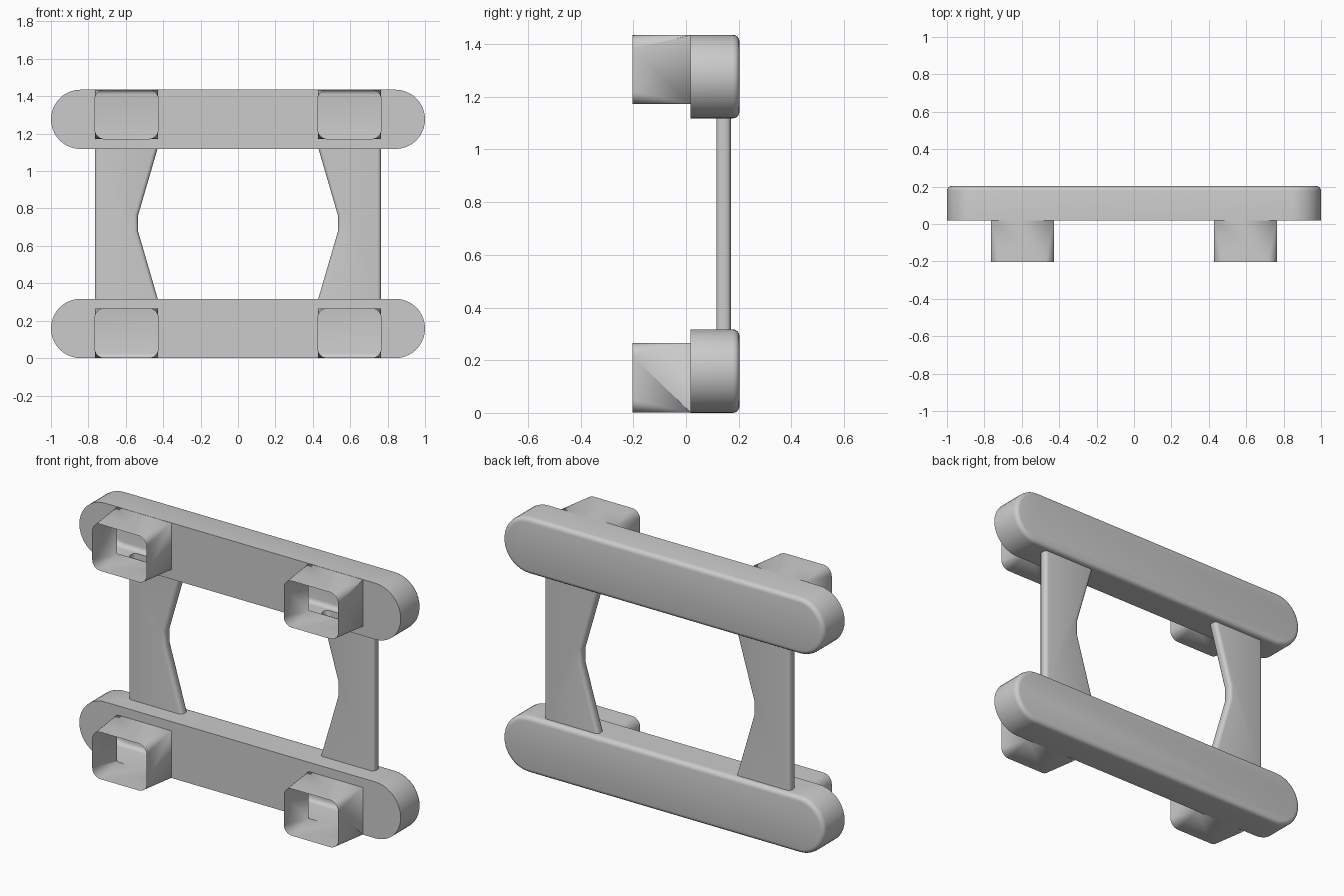
import bpy, bmesh
from math import sin, cos, pi, radians

if "Cube" in bpy.data.objects:
    bpy.data.objects.remove(bpy.data.objects["Cube"])

FRONT, JOINT, BACK = -0.203, 0.018, 0.203
TOP, BAR_H = 1.435, 0.317


def make_object(name, bm):
    bmesh.ops.recalc_face_normals(bm, faces=bm.faces[:])
    mesh = bpy.data.meshes.new(name)
    bm.to_mesh(mesh)
    bm.free()
    ob = bpy.data.objects.new(name, mesh)
    bpy.context.collection.objects.link(ob)
    return ob


def slab(name, profile, y0, y1, bevel, pick):
    """Extrude an x-z profile along y and round the picked edges."""
    bm = bmesh.new()
    face = bm.faces.new([bm.verts.new((x, y0, z)) for x, z in profile])
    ext = bmesh.ops.extrude_face_region(bm, geom=[face], use_keep_orig=True)
    for v in ext["geom"]:
        if isinstance(v, bmesh.types.BMVert):
            v.co.y = y1
    bmesh.ops.recalc_face_normals(bm, faces=bm.faces[:])
    edges = [e for e in bm.edges if pick(e, y0, y1)]
    bmesh.ops.bevel(bm, geom=edges, offset=bevel, segments=4, profile=0.5,
                    affect='EDGES')
    return make_object(name, bm)


def back_rim(e, y0, y1):
    return all(abs(v.co.y - y1) < 1e-5 for v in e.verts)


def both_rims(e, y0, y1):
    return abs(e.verts[0].co.y - e.verts[1].co.y) < 1e-5


def bar(name, z0):
    r, n = BAR_H / 2, 20
    prof = []
    for s, start in ((1, -pi / 2), (-1, pi / 2)):
        for i in range(n + 1):
            a = start + pi * i / n
            prof.append((s * (1 - r) + r * cos(a), z0 + r + r * sin(a)))
    return slab(name, prof, JOINT, BACK, 0.025, back_rim)


def plate(name, s):
    prof = [(0.765, 0.2), (0.765, 1.24), (0.395, 1.24), (0.43, 1.12),
            (0.535, 0.76), (0.535, 0.68), (0.43, 0.32), (0.395, 0.2)]
    return slab(name, [(s * x, z) for x, z in prof], 0.115, 0.17, 0.02, both_rims)


def socket(name, s, z0, z1):
    """Loft from a rounded front mouth to a square root inside the bar."""
    x0, x1 = sorted((s * 0.427, s * 0.765))
    r, n = 0.05, 6
    bm = bmesh.new()
    corners = [(x1, z1, -1, -1), (x0, z1, 1, -1), (x0, z0, 1, 1), (x1, z0, -1, 1)]
    arcs, mid, root = [], [], []
    for k, (x, z, dx, dz) in enumerate(corners):
        arc = []
        for i in range(n + 1):
            a = pi / 2 * (k + i / n)
            arc.append(bm.verts.new((x + dx * r + r * cos(a), FRONT,
                                     z + dz * r + r * sin(a))))
        arcs.append(arc)
        mid.append(bm.verts.new((x, JOINT, z)))
        root.append(bm.verts.new((x, JOINT + 0.06, z)))
    for k in range(4):
        j = (k + 1) % 4
        for a, b in zip(arcs[k], arcs[k][1:]):
            bm.faces.new((a, b, mid[k]))
        bm.faces.new((arcs[k][-1], arcs[j][0], mid[j], mid[k]))
        bm.faces.new((mid[k], mid[j], root[j], root[k]))
    bm.faces.new([v for arc in arcs for v in arc])
    bm.faces.new(root)
    return make_object(name, bm)


# Two long bars, two waisted side plates, four sockets
frame = bar("rack_frame", 0.0)
parts = [bar("upper_bar", TOP - BAR_H)]
for s in (-1, 1):
    parts.append(plate("side_plate", s))
    parts.append(socket("lower_socket", s, 0.001, 0.265))
    parts.append(socket("upper_socket", s, 1.172, TOP - 0.001))

# Fuse everything into one hollow skin
for p in parts:
    m = frame.modifiers.new("join", 'BOOLEAN')
    m.operation, m.solver, m.object = 'UNION', 'EXACT', p
dg = bpy.context.evaluated_depsgraph_get()
dg.update()
skin = bpy.data.meshes.new_from_object(frame.evaluated_get(dg))
frame.modifiers.clear()
frame.data = skin
for p in parts:
    bpy.data.objects.remove(p, do_unlink=True)

# Open the socket mouths
bm = bmesh.new()
bm.from_mesh(skin)
mouths = [f for f in bm.faces if all(v.co.y < FRONT + 1e-3 for v in f.verts)]
bmesh.ops.delete(bm, geom=mouths, context='FACES')
bm.to_mesh(skin)
bm.free()

bpy.context.view_layer.objects.active = frame
frame.select_set(True)
bpy.ops.object.shade_smooth_by_angle(angle=radians(30))
